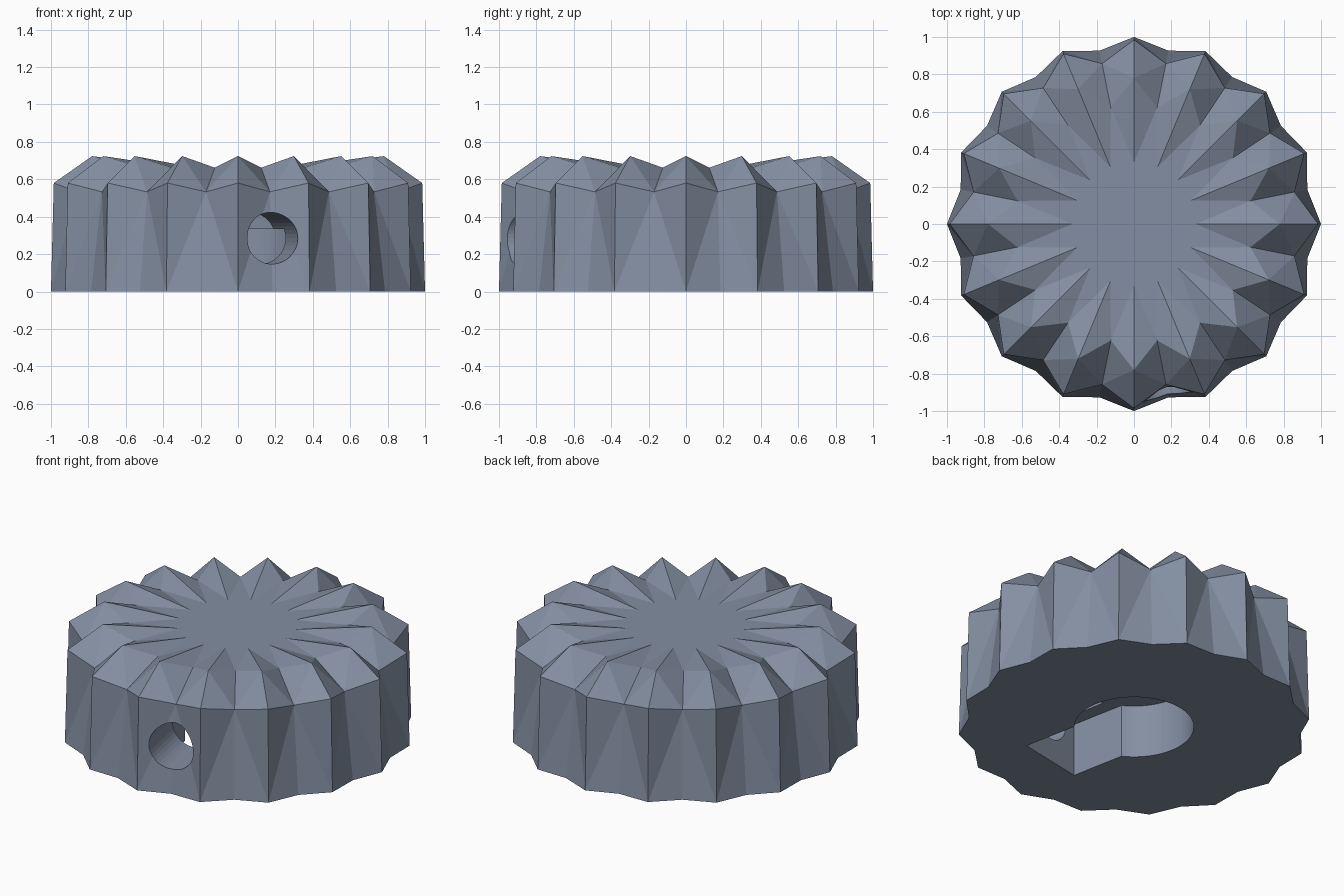
import bpy, bmesh
from math import pi, cos, sin, asin
from mathutils import Matrix, Vector

if "Cube" in bpy.data.objects:
    bpy.data.objects.remove(bpy.data.objects["Cube"])

RIDGES = 16
SCREW_ANGLE = -pi / 2 + pi / RIDGES      # direction of the screw hole and nut slot

grey = bpy.data.materials.new("slate grey")
grey.diffuse_color = (0.23, 0.275, 0.36, 1)
grey.use_nodes = True
grey.node_tree.nodes["Principled BSDF"].inputs["Base Color"].default_value = grey.diffuse_color


def make_object(name, bm):
    bmesh.ops.recalc_face_normals(bm, faces=bm.faces[:])
    mesh = bpy.data.meshes.new(name)
    bm.to_mesh(mesh)
    bm.free()
    mesh.materials.append(grey)
    obj = bpy.data.objects.new(name, mesh)
    bpy.context.scene.collection.objects.link(obj)
    return obj


def column(bm, profile, angle):
    return [bm.verts.new((r * cos(angle), r * sin(angle), z)) for r, z in profile]


# Fluted knob: crest and valley profiles (radius, height) repeated around z
crest = [(1.0, 0.0), (0.985, 0.58), (0.78, 0.724), (0.33, 0.662)]
valley = [(0.945, 0.0), (0.875, 0.533), (0.635, 0.662)]
bm = bmesh.new()
step = 2 * pi / RIDGES
crests = [column(bm, crest, i * step) for i in range(RIDGES)]
valleys = [column(bm, valley, (i + 0.5) * step) for i in range(RIDGES)]
floor, star = [], []
for i in range(RIDGES):
    v = valleys[i]
    for c in (crests[i], crests[(i + 1) % RIDGES]):
        bm.faces.new((c[0], v[0], v[1]))      # side, valley half
        bm.faces.new((c[0], v[1], c[1]))      # side, crest half
        bm.faces.new((c[1], v[1], c[2]))      # bevel
        bm.faces.new((c[2], v[1], v[2]))
        bm.faces.new((c[2], v[2], c[3]))      # ridge flank on the top
    floor += [crests[i][0], v[0]]
    star += [crests[i][3], v[2]]
bm.faces.new(floor)
bm.faces.new(star)
knob = make_object("fluted_knob", bm)

# Keyhole cutter: round shaft bore joined to a straight nut slot
bore_r, slot_half, slot_end, depth = 0.34, 0.215, 0.61, 0.333
a0 = asin(slot_half / bore_r)
points = [(slot_end, -slot_half), (slot_end, slot_half)]
n = 56
for k in range(n + 1):
    a = a0 + (2 * pi - 2 * a0) * k / n
    points.append((bore_r * cos(a), bore_r * sin(a)))
bm = bmesh.new()
base = bm.faces.new([bm.verts.new((x, y, -0.2)) for x, y in points])
ext = bmesh.ops.extrude_face_region(bm, geom=[base])
top = [g for g in ext["geom"] if isinstance(g, bmesh.types.BMVert)]
bmesh.ops.translate(bm, verts=top, vec=(0, 0, depth + 0.2))
bmesh.ops.rotate(bm, verts=bm.verts[:], cent=(0, 0, 0),
                 matrix=Matrix.Rotation(SCREW_ANGLE, 3, 'Z'))
keyhole = make_object("bore_cutter", bm)

# Screw hole cutter: radial cylinder from outside into the slot
inner, outer = 0.33, 1.2
bm = bmesh.new()
bmesh.ops.create_cone(bm, cap_ends=True, segments=40, radius1=0.138,
                      radius2=0.138, depth=outer - inner)
mat = (Matrix.Rotation(SCREW_ANGLE, 4, 'Z')
       @ Matrix.Translation(Vector(((inner + outer) / 2, 0, 0.285)))
       @ Matrix.Rotation(pi / 2, 4, 'Y'))
bmesh.ops.transform(bm, matrix=mat, verts=bm.verts[:])
screw = make_object("screw_hole_cutter", bm)

# Cut the holes, then remove the cutters
bpy.context.view_layer.objects.active = knob
for cutter in (keyhole, screw):
    cutter.hide_render = True
    mod = knob.modifiers.new("cut", 'BOOLEAN')
    mod.operation = 'DIFFERENCE'
    mod.solver = 'EXACT'
    mod.object = cutter
    bpy.ops.object.modifier_apply(modifier=mod.name)
    bpy.data.objects.remove(cutter)
